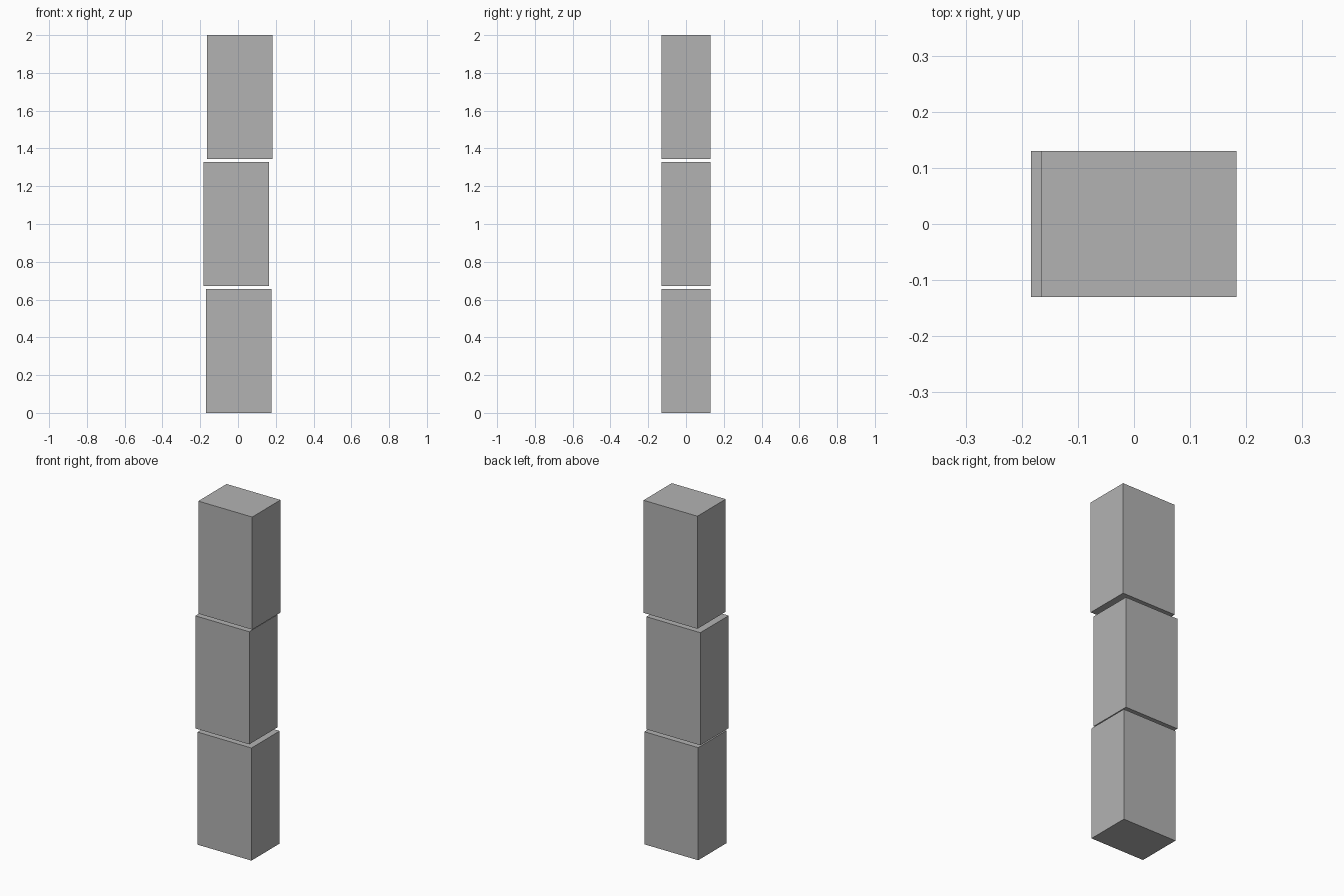
import bpy
import bmesh
from mathutils import Vector

default = bpy.data.objects.get("Cube")
if default:
    bpy.data.objects.remove(default, do_unlink=True)

# Single plain grey
grey = bpy.data.materials.new("plain_grey")
grey.use_nodes = True
colour = (0.45, 0.45, 0.45, 1)
grey.diffuse_color = colour
grey.node_tree.nodes["Principled BSDF"].inputs["Base Color"].default_value = colour

SIZE = Vector((0.347, 0.26, 0.655))
STEP = (2 - SIZE.z) / 2  # block height plus the thin gap


def add_block(name, x, level):
    bm = bmesh.new()
    bmesh.ops.create_cube(bm, size=1)
    bmesh.ops.scale(bm, vec=SIZE, verts=bm.verts)
    mesh = bpy.data.meshes.new(name)
    bm.to_mesh(mesh)
    bm.free()
    mesh.materials.append(grey)
    block = bpy.data.objects.new(name, mesh)
    block.location = (x, 0, SIZE.z / 2 + level * STEP)
    bpy.context.collection.objects.link(block)


# Three stacked blocks, each shifted slightly sideways
offsets = {"lower_block": 0.004, "middle_block": -0.01, "upper_block": 0.009}
for level, (name, x) in enumerate(offsets.items()):
    add_block(name, x, level)
